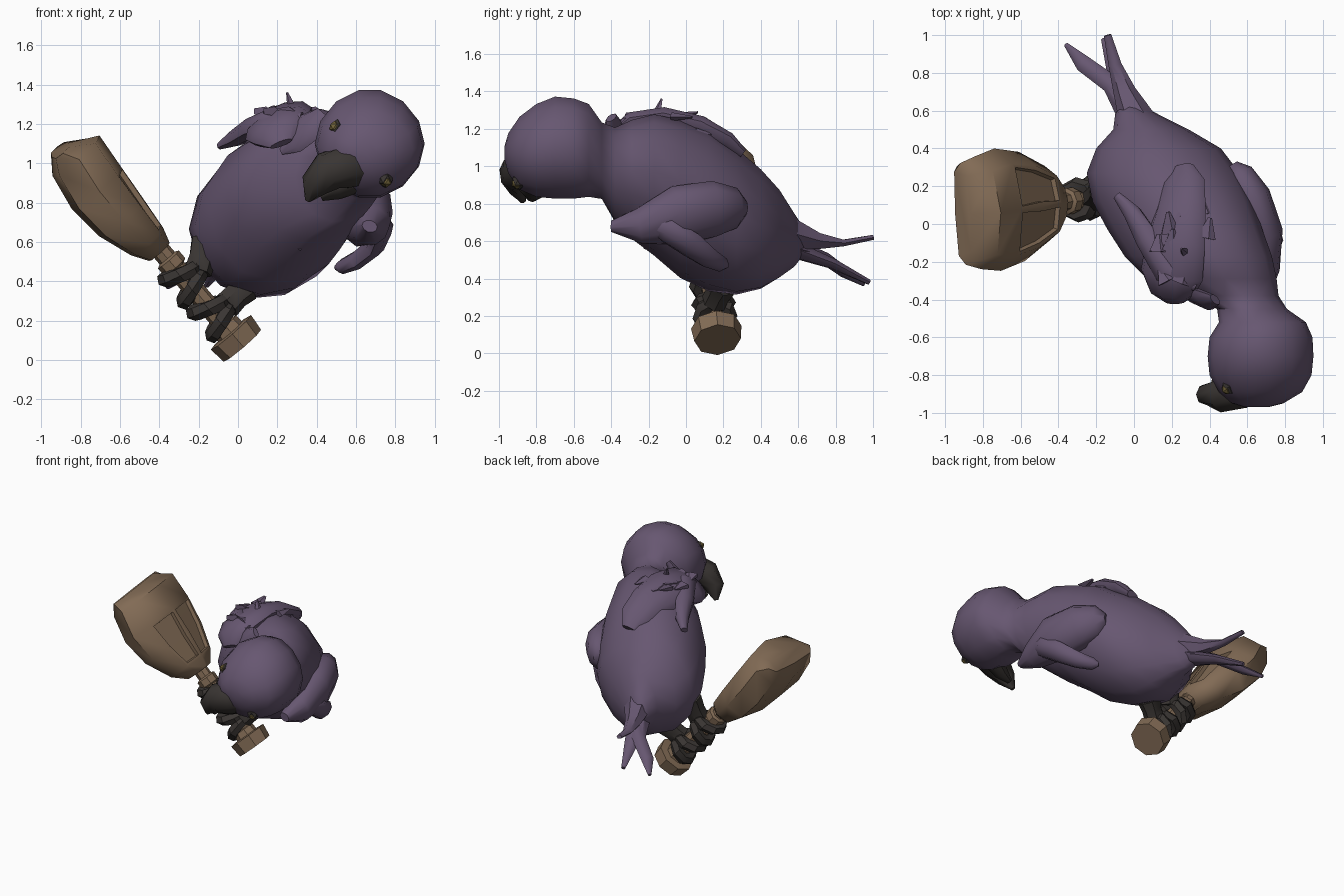
import bpy, bmesh, math, random
from mathutils import Vector as V

def material(name, rgb):
    m = bpy.data.materials.new(name)
    m.diffuse_color = (*rgb, 1)
    return m

PURPLE = material("plum_feathers", (0.135, 0.095, 0.165))
BROWN = material("worn_wood", (0.223, 0.147, 0.091))
DARK = material("dark_horn", (0.042, 0.036, 0.033))
AMBER = material("amber_eye", (0.16, 0.12, 0.04))

def finish(bm, name, mat, angle):
    bmesh.ops.recalc_face_normals(bm, faces=bm.faces)
    me = bpy.data.meshes.new(name)
    bm.to_mesh(me)
    bm.free()
    me.materials.append(mat)
    ob = bpy.data.objects.new(name, me)
    bpy.context.collection.objects.link(ob)
    bpy.ops.object.select_all(action='DESELECT')
    ob.select_set(True)
    bpy.context.view_layer.objects.active = ob
    bpy.ops.object.shade_smooth_by_angle(angle=math.radians(angle))
    return ob

def loft(rings, n, front=1.0, back=1.0):
    """Skin rings (centre, half axis u, half axis v); front/back powers square or pinch the +u/-u side."""
    def sq(a, e):
        return math.copysign(abs(a) ** e, a) if abs(a) > 1e-6 else 0
    bm = bmesh.new()
    loops = []
    for c, u, v in rings:
        loop = []
        for k in range(n):
            x, y = math.cos(k * math.tau / n), math.sin(k * math.tau / n)
            e = front if x > 0 else back
            loop.append(bm.verts.new(c + u * sq(x, e) + v * sq(y, e)))
        loops.append(loop)
    rows = [[bm.faces.new((a[k], a[(k + 1) % n], b[(k + 1) % n], b[k])) for k in range(n)]
            for a, b in zip(loops, loops[1:])]
    bm.faces.new(loops[0])
    bm.faces.new(loops[-1])
    return bm, rows

def sweep(name, path, mat, out, n=8, angle=50):
    """Tube along points (x, y, z, half width, half thickness); thickness lies along out."""
    pts = [V(p[:3]) for p in path]
    rings = []
    for i, p in enumerate(path):
        t = (pts[min(i + 1, len(pts) - 1)] - pts[max(i - 1, 0)]).normalized()
        side = t.cross(V(out)).normalized()
        rings.append((pts[i], side * p[3], side.cross(t) * p[4]))
    return finish(loft(rings, n)[0], name, mat, angle)

# Body, neck and head: y, x min, x max, z min, z max, lean of the section
SECTIONS = [
    (0.64, -0.07, 0.02, 0.54, 0.66, 0), (0.58, -0.10, 0.13, 0.46, 0.75, 0),
    (0.50, -0.11, 0.29, 0.40, 0.88, 0), (0.40, -0.20, 0.46, 0.34, 0.99, 0.05),
    (0.27, -0.25, 0.56, 0.31, 1.10, 0.1), (0.12, -0.22, 0.63, 0.33, 1.20, 0.2),
    (-0.03, -0.14, 0.68, 0.40, 1.25, 0.22), (-0.17, -0.05, 0.73, 0.52, 1.28, 0.2),
    (-0.29, 0.07, 0.755, 0.61, 1.25, 0.15), (-0.38, 0.29, 0.765, 0.70, 1.21, 0.1),
    (-0.45, 0.44, 0.81, 0.82, 1.24, 0), (-0.52, 0.45, 0.91, 0.83, 1.34, 0),
    (-0.60, 0.40, 0.945, 0.82, 1.37, 0), (-0.70, 0.39, 0.95, 0.82, 1.38, 0),
    (-0.80, 0.40, 0.94, 0.83, 1.34, 0), (-0.89, 0.45, 0.89, 0.87, 1.27, 0),
    (-0.95, 0.52, 0.79, 0.96, 1.18, 0), (-0.97, 0.59, 0.71, 1.03, 1.11, 0)]
rings = []
for y, a, b, c, d, lean in SECTIONS:
    h = (d - c) / 2
    rings.append((V(((a + b) / 2, y, (c + d) / 2)), V(((b - a) / 2, 0, lean * h)),
                  V((0, 0, h * math.sqrt(1 - lean * lean)))))
finish(loft(rings, 14, 1.06, 1.06)[0], "body_and_head", PURPLE, 60)

# Hooked beak, lower jaw and eyes
sweep("upper_beak", [(0.61, -0.83, 0.99, 0.11, 0.12), (0.54, -0.88, 0.98, 0.115, 0.115),
                     (0.46, -0.91, 0.96, 0.105, 0.09), (0.39, -0.90, 0.89, 0.075, 0.06),
                     (0.355, -0.87, 0.81, 0.015, 0.015)], DARK, (0.3, -0.8, 0.4))
sweep("lower_beak", [(0.60, -0.80, 0.92, 0.08, 0.07), (0.50, -0.83, 0.87, 0.07, 0.05),
                     (0.42, -0.83, 0.83, 0.03, 0.02)], DARK, (0, -0.5, -0.8))
HEAD = V((0.67, -0.69, 1.10))
for i, p in enumerate((V((0.505, -0.86, 1.18)), V((0.75, -0.89, 0.92)))):
    d = (p - HEAD).normalized()
    for nm, r, off, mat in (("eye_rim", 0.045, 0.0, DARK), ("eye", 0.03, 0.02, AMBER)):
        bm = bmesh.new()
        bmesh.ops.create_icosphere(bm, subdivisions=1, radius=r)
        bmesh.ops.translate(bm, verts=bm.verts, vec=p + d * off)
        finish(bm, f"{nm}_{i}", mat, 40)

# Folded wings
sweep("right_wing", [(0.67, -0.40, 0.68, 0.03, 0.04), (0.68, -0.25, 0.68, 0.10, 0.09),
                     (0.66, -0.05, 0.735, 0.17, 0.125), (0.60, 0.14, 0.77, 0.16, 0.12),
                     (0.54, 0.26, 0.775, 0.115, 0.09), (0.51, 0.31, 0.775, 0.05, 0.04)],
      PURPLE, (0.9, 0.2, -0.3), 10)
sweep("right_wing_tip", [(0.70, -0.22, 0.70, 0.03, 0.03), (0.735, -0.10, 0.66, 0.075, 0.05),
                         (0.70, 0.02, 0.585, 0.075, 0.05), (0.61, 0.12, 0.51, 0.06, 0.045),
                         (0.53, 0.19, 0.475, 0.045, 0.035), (0.50, 0.22, 0.47, 0.015, 0.015)],
      PURPLE, (0.8, 0.1, -0.5))
sweep("left_wing", [(0.22, -0.41, 1.10, 0.06, 0.02), (0.20, -0.36, 1.15, 0.13, 0.06),
                    (0.20, -0.27, 1.19, 0.18, 0.08),
                    (0.22, -0.10, 1.22, 0.17, 0.08), (0.25, 0.08, 1.19, 0.14, 0.07),
                    (0.26, 0.22, 1.12, 0.12, 0.05), (0.26, 0.30, 1.06, 0.06, 0.03)],
      PURPLE, (-0.35, 0.2, 0.9), 10)
sweep("left_wing_tip", [(0.33, -0.33, 1.23, 0.03, 0.03), (0.17, -0.25, 1.22, 0.08, 0.06),
                        (0.07, -0.08, 1.18, 0.07, 0.055), (-0.01, 0.06, 1.13, 0.05, 0.045),
                        (-0.09, 0.15, 1.09, 0.025, 0.02)], PURPLE, (-0.6, 0, 0.8))
sweep("shoulder_flap", [(0.43, -0.40, 1.26, 0.04, 0.02), (0.37, -0.40, 1.19, 0.09, 0.035),
                        (0.29, -0.37, 1.11, 0.07, 0.03), (0.22, -0.34, 1.06, 0.02, 0.01)],
      PURPLE, (-0.4, -0.8, 0.4))

# Tail feathers
sweep("tail_feather_long", [(0.02, 0.54, 0.64, 0.10, 0.10), (-0.05, 0.70, 0.60, 0.06, 0.05),
                            (-0.10, 0.84, 0.59, 0.035, 0.02), (-0.14, 1.00, 0.62, 0.02, 0.015)],
      PURPLE, (0, 0, 1), 6)
sweep("tail_feather_side", [(0.00, 0.56, 0.56, 0.08, 0.06), (-0.12, 0.74, 0.51, 0.05, 0.03),
                            (-0.27, 0.85, 0.43, 0.045, 0.025), (-0.36, 0.95, 0.37, 0.012, 0.012)],
      PURPLE, (0, 0, 1), 6)
sweep("tail_feather_low", [(0.00, 0.56, 0.56, 0.07, 0.05), (-0.09, 0.78, 0.48, 0.05, 0.03),
                           (-0.16, 0.98, 0.38, 0.015, 0.015)], PURPLE, (0, 0, 1), 6)

# Ruffled feather tufts: base and tip
random.seed(4)
for i in range(9):
    b = V((random.uniform(0.10, 0.40), random.uniform(-0.34, -0.02), 1.265))
    t = b + V((random.uniform(-0.09, 0.05), random.uniform(0.06, 0.12), random.uniform(-0.01, 0.03)))
    sweep(f"back_tuft_{i}", [(*b, 0.055, 0.025), (*t, 0.012, 0.006)], PURPLE, (0, 0, 1), 5, 30)
TUFTS = [((0.28, -0.16, 1.27), (0.25, -0.13, 1.36)), ((0.38, 0.05, 1.19), (0.36, 0.14, 1.17)),
         ((0.18, -0.18, 0.63), (0.12, -0.16, 0.67)), ((0.24, -0.22, 0.62), (0.32, -0.22, 0.56))]
for i, (b, t) in enumerate(TUFTS):
    sweep(f"feather_tuft_{i}", [(*b, 0.035, 0.02), (*t, 0.006, 0.005)], PURPLE,
          (b[0] - 0.3, 0.01, b[2] - 0.85), 5, 30)

# Tilted perch frame: origin at the knob
O = V((-0.01, 0.165, 0.11))
T = V((-0.65, -0.085, 0.757)).normalized()
P = V((0, 1, 0)).cross(T).normalized()
Y = P.cross(T).normalized()

def perch_rings(rows):
    return [(O + T * t + P * (lo + hi) / 2, P * (hi - lo) / 2, Y * w) for t, lo, hi, w in rows]

# Knob, shaft and collars
shaft = [(t, -r, r, r) for t, r in ((-0.05, 0.125), (0.04, 0.135), (0.045, 0.08), (0.09, 0.075),
         (0.095, 0.052), (0.47, 0.052), (0.48, 0.07), (0.53, 0.07), (0.54, 0.05), (0.66, 0.05))]
finish(loft(perch_rings(shaft), 8)[0], "perch_shaft", BROWN, 35)

# Flared blade with two sunken panels
blade = [(0.59, -0.08, 0.06, 0.10), (0.67, -0.13, 0.085, 0.20), (0.85, -0.19, 0.105, 0.29),
         (1.05, -0.205, 0.125, 0.325), (1.24, -0.17, 0.145, 0.30), (1.315, -0.11, 0.00, 0.27)]
bm, rows = loft(perch_rings(blade), 8, 0.85, 0.55)
bmesh.ops.recalc_face_normals(bm, faces=bm.faces)
for k in (0, 7):
    bmesh.ops.inset_region(bm, faces=[rows[1][k], rows[2][k]], thickness=0.025, depth=0)
    bmesh.ops.inset_region(bm, faces=[rows[1][k], rows[2][k]], thickness=0.006, depth=-0.025)
finish(bm, "perch_blade", BROWN, 55)

# Gripping feet: a leg and slanted toe rings with claws
def toe(name, t, slant):
    rings = []
    for k in range(9):
        a = math.pi * (0.05 + 1.9 * k / 8)
        d = P * math.cos(a) + Y * math.sin(a)
        c = O + T * (t + slant * math.cos(a)) + d * 0.078
        r = 0.043 if k < 8 else 0.015
        rings.append((c, d * r, T * r))
    finish(loft(rings, 6)[0], name, DARK, 35)

for foot, t0, hip in (("upper", 0.385, (-0.16, 0.18, 0.60)), ("lower", 0.16, (0.03, 0.20, 0.37))):
    ankle = O + T * t0 + P * 0.07
    sweep(f"{foot}_leg", [(*hip, 0.085, 0.08), (*((V(hip) + ankle) / 2), 0.07, 0.07),
                          (*ankle, 0.075, 0.07)], DARK, (0, 1, 0), 7)
    for i, (dt, slant) in enumerate(((-0.04, 0.03), (0.05, -0.03))):
        toe(f"{foot}_toe_{i}", t0 + dt, slant)
